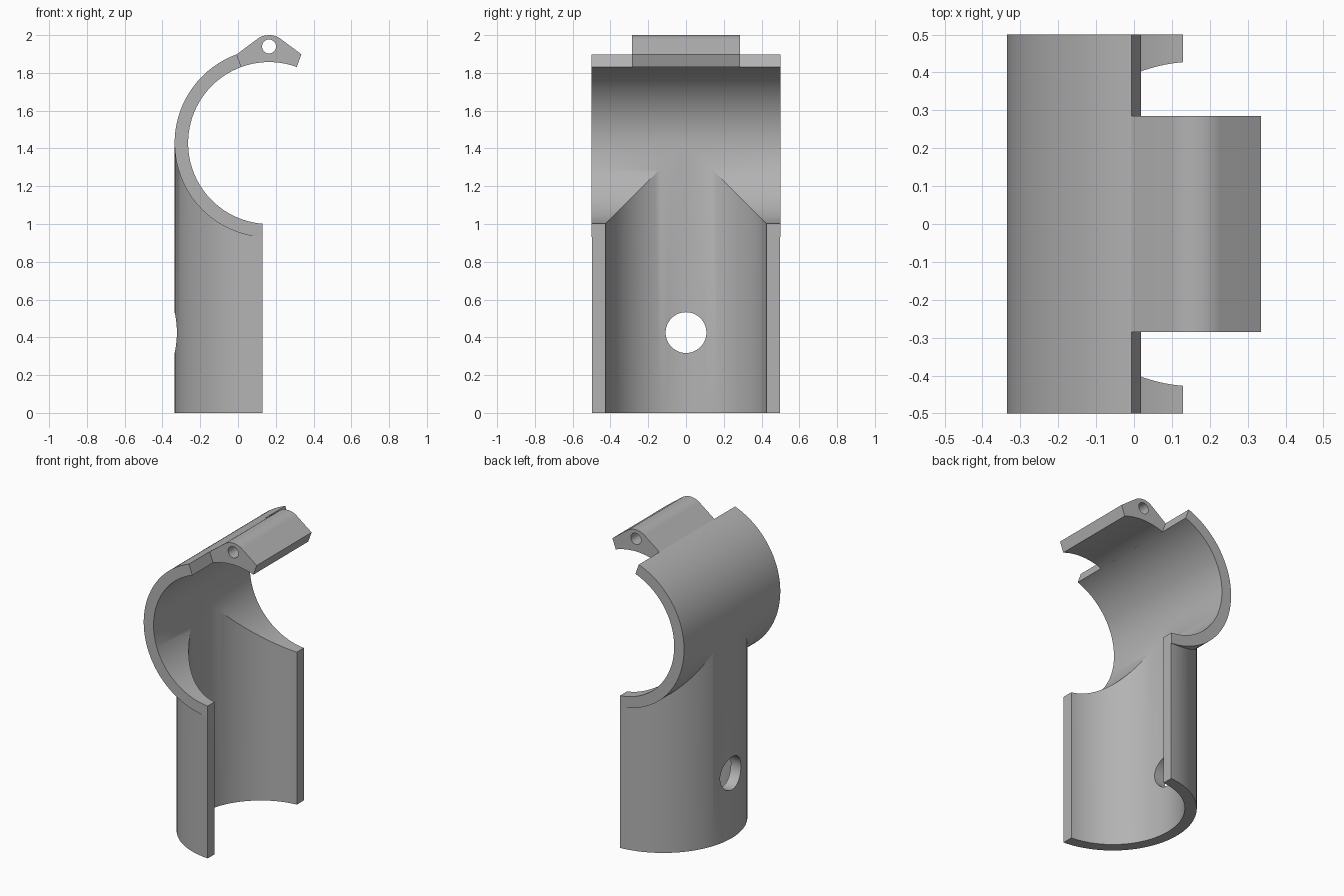
import bpy, bmesh, math
from mathutils import Vector

CX, ZC = 0.1645, 1.4286        # shared centre of the upright and cross tubes
R_OUT, R_IN = 0.5, 0.4286      # tube radii
CUT_X = 0.129                  # flat open side of the half tube
CLIP_HALF = 0.285
TOP = math.radians(110)        # where the cross tube ends at the top

cube = bpy.data.objects.get("Cube")
if cube:
    bpy.data.objects.remove(cube, do_unlink=True)

grey = bpy.data.materials.new("plain grey")
grey.use_nodes = True
grey.diffuse_color = (0.45, 0.45, 0.45, 1)
grey.node_tree.nodes["Principled BSDF"].inputs["Base Color"].default_value = grey.diffuse_color


def arc(u, v, r, start, end, n):
    """Points on an arc, angles in radians."""
    angles = [start + (end - start) * i / n for i in range(n + 1)]
    return [(u + r * math.cos(a), v + r * math.sin(a)) for a in angles]


def circle(u, v, r, n=96):
    return arc(u, v, r, 0, math.tau, n)[:-1]


def prism(name, outline, axis, low, high):
    """Extrude a closed outline along one axis."""
    place = {"x": lambda u, v: (low, u, v),
             "y": lambda u, v: (u, low, v),
             "z": lambda u, v: (u, v, low)}[axis]
    shift = Vector([high - low if a == axis else 0 for a in "xyz"])
    bm = bmesh.new()
    face = bm.faces.new([bm.verts.new(place(u, v)) for u, v in outline])
    grown = bmesh.ops.extrude_face_region(bm, geom=[face], use_keep_orig=True)["geom"]
    bmesh.ops.translate(bm, vec=shift, verts=[g for g in grown if isinstance(g, bmesh.types.BMVert)])
    bmesh.ops.recalc_face_normals(bm, faces=bm.faces)
    mesh = bpy.data.meshes.new(name)
    bm.to_mesh(mesh)
    bm.free()
    mesh.materials.append(grey)
    ob = bpy.data.objects.new(name, mesh)
    bpy.context.collection.objects.link(ob)
    return ob


def combine(ob, tool, operation):
    """Apply a boolean and remove the tool object."""
    mod = ob.modifiers.new(operation, "BOOLEAN")
    mod.operation, mod.solver, mod.object = operation, "EXACT", tool
    bpy.context.view_layer.objects.active = ob
    bpy.ops.object.modifier_apply(modifier=mod.name)
    bpy.data.objects.remove(tool, do_unlink=True)


def smooth(ob):
    bpy.ops.object.select_all(action="DESELECT")
    ob.select_set(True)
    bpy.context.view_layer.objects.active = ob
    bpy.ops.object.shade_smooth_by_angle(angle=math.radians(25))


# Upright half tube joined to the open cross tube
side = math.acos((CUT_X - CX) / R_OUT)
body = prism("tube_body", arc(CX, 0, R_OUT, side, math.tau - side, 64), "z", 0, ZC - 0.01)
sector = arc(CX, ZC, R_OUT, TOP, math.tau - side, 64) + [(CUT_X, ZC), (CX, ZC)]
combine(body, prism("cross_tube", sector, "y", -0.5, 0.5), "UNION")

# Bores of both tubes and the screw hole
combine(body, prism("cross_bore", circle(CX, ZC, R_IN), "y", -0.7, 0.7), "DIFFERENCE")
combine(body, prism("upright_bore", circle(CX, 0, R_IN), "z", -0.2, ZC - 0.01), "DIFFERENCE")
combine(body, prism("screw_hole", circle(0, 0.425, 0.108, 48), "x", -0.6, 0), "DIFFERENCE")
smooth(body)

# Hinge clip with a rounded ridge and a pin hole
ridge = arc(CX, 1.895, 0.105, math.radians(53), math.radians(127), 16)
under = arc(CX, ZC, R_IN, TOP, math.pi - TOP, 24)
tip = (CX + R_OUT * math.cos(math.pi - TOP), ZC + R_OUT * math.sin(TOP))
root = (2 * CX - tip[0], tip[1])
clip = prism("hinge_clip", [tip] + ridge + [root] + under, "y", -CLIP_HALF, CLIP_HALF)
combine(clip, prism("pin_hole", circle(CX, 1.94, 0.037, 32), "y", -0.7, 0.7), "DIFFERENCE")
smooth(clip)
